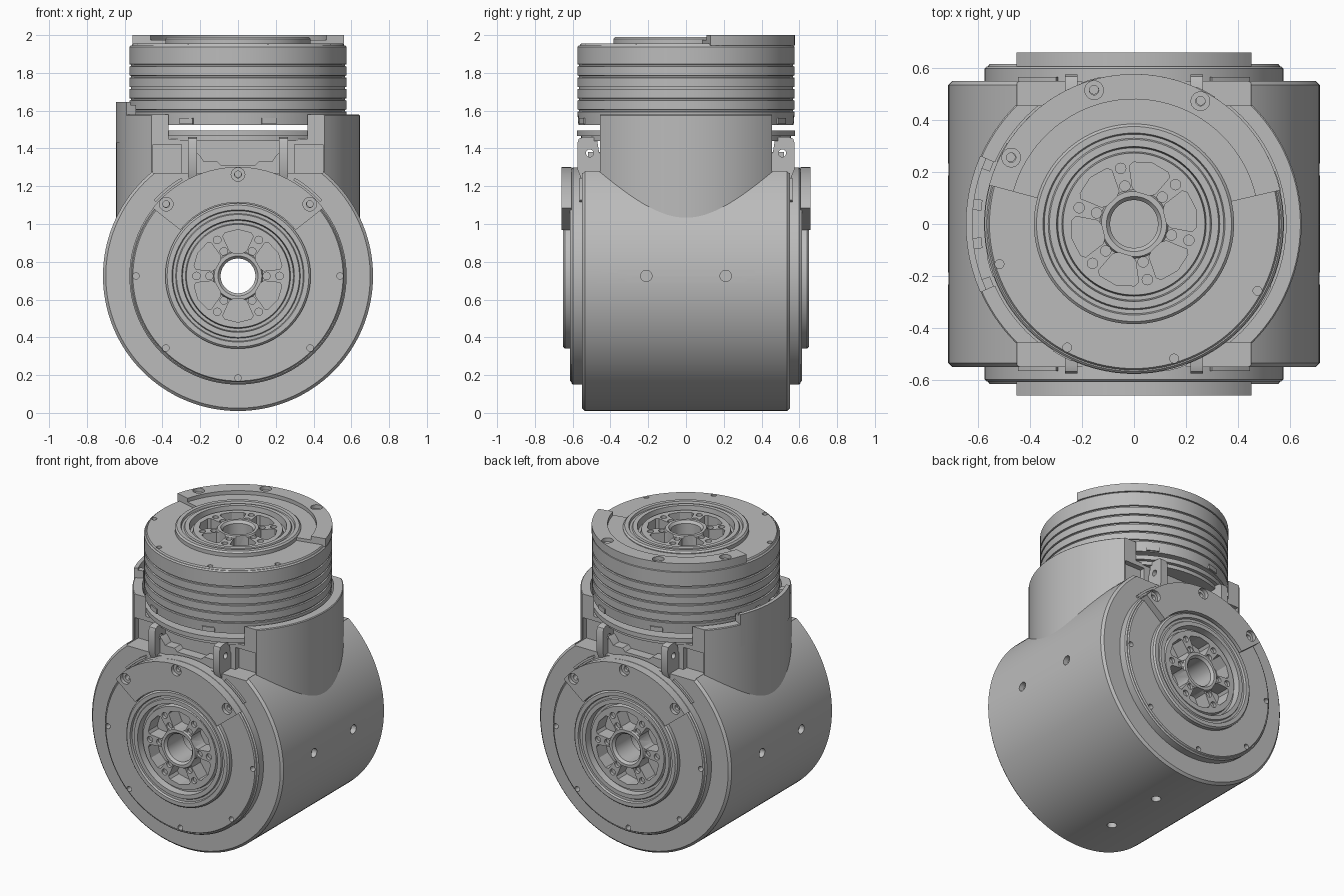
import bpy, bmesh
from math import radians, cos, sin, pi
from mathutils import Matrix

cube = bpy.data.objects.get("Cube")
if cube:
    bpy.data.objects.remove(cube, do_unlink=True)

metal = bpy.data.materials.new("satin grey metal")
metal.use_nodes = True
GREY = (0.5, 0.5, 0.5, 1)
metal.diffuse_color = GREY
metal.node_tree.nodes["Principled BSDF"].inputs["Base Color"].default_value = GREY

I = Matrix.Identity(4)
AXIS_Z = 0.725                                    # height of the main barrel axis
FRONT = Matrix.Translation((0, 0, AXIS_Z)) @ Matrix.Rotation(pi / 2, 4, 'X')
BACK = Matrix.Rotation(pi, 4, 'Z') @ FRONT
TOP = Matrix.Translation((0, 0, 1.34))
ALONG_X = Matrix(((0, 0, 1, 0), (1, 0, 0, 0), (0, 1, 0, 0), (0, 0, 0, 1)))


def polar(r, deg):
    return r * cos(radians(deg)), r * sin(radians(deg))


# ---- geometry helpers -------------------------------------------------
def add_lathe(bm, profile, m=I, n=96):
    """Revolve a closed (radius, height) outline about local z."""
    rings = []
    for i in range(n):
        a = 2 * pi * i / n
        rings.append([bm.verts.new(m @ Matrix.Rotation(a, 4, 'Z') @
                                   Matrix.Translation((r, 0, h)).to_translation())
                      for r, h in profile])
    k = len(profile)
    for i in range(n):
        a, b = rings[i], rings[(i + 1) % n]
        for j in range(k):
            j2 = (j + 1) % k
            if profile[j][0] > 0 or profile[j2][0] > 0:
                bm.faces.new((a[j], b[j], b[j2], a[j2]))


def add_prism(bm, pts, lo, hi, m=I):
    """Extrude a flat outline from lo to hi along local z."""
    low, high = [[bm.verts.new(m @ Matrix.Translation((x, y, h)).to_translation())
                  for x, y in pts] for h in (lo, hi)]
    bm.faces.new(low[::-1])
    bm.faces.new(high)
    for i in range(len(pts)):
        j = (i + 1) % len(pts)
        bm.faces.new((low[i], low[j], high[j], high[i]))


def arc_outline(r0, r1, a0, a1):
    n = max(2, int((a1 - a0) / 4))
    angles = [a0 + (a1 - a0) * i / n for i in range(n + 1)]
    return [polar(r1, a) for a in angles] + [polar(r0, a) for a in reversed(angles)]


def add_box(bm, x0, x1, y0, y1, z0, z1):
    add_prism(bm, [(x0, y0), (x1, y0), (x1, y1), (x0, y1)], z0, z1)


def add_pin(bm, r, lo, hi, m):
    add_lathe(bm, [(0, lo), (r, lo), (r, hi), (0, hi)], m, 20)


def make(name, bm):
    bmesh.ops.remove_doubles(bm, verts=bm.verts, dist=1e-5)
    bmesh.ops.recalc_face_normals(bm, faces=bm.faces)
    mesh = bpy.data.meshes.new(name)
    bm.to_mesh(mesh)
    bm.free()
    mesh.materials.append(metal)
    obj = bpy.data.objects.new(name, mesh)
    bpy.context.collection.objects.link(obj)
    return obj


def activate(obj):
    bpy.ops.object.select_all(action='DESELECT')
    obj.select_set(True)
    bpy.context.view_layer.objects.active = obj


def finish(obj, *cutters):
    """Cut with each cutter mesh in turn, then smooth the round faces."""
    activate(obj)
    for cutter_bm in cutters:
        cutter = make("cutter", cutter_bm)
        cutter.hide_render = True
        mod = obj.modifiers.new("cut", 'BOOLEAN')
        mod.operation, mod.solver, mod.object = 'DIFFERENCE', 'EXACT', cutter
        activate(obj)
        bpy.ops.object.modifier_apply(modifier=mod.name)
        bpy.data.objects.remove(cutter, do_unlink=True)
    bpy.ops.object.shade_smooth_by_angle(angle=radians(28))
    return obj


def at(m, r, deg):
    return m @ Matrix.Translation((*polar(r, deg), 0))


# ---- output flange: stepped disc, hub rings, spoked rotor ---------------
FLANGE = [(.092, .455), (.39, .455), (.39, .53), (.575, .53), (.575, .598), (.567, .606),
          (.562, .606), (.556, .615), (.385, .615), (.385, .64), (.375, .65), (.35, .65),
          (.345, .636), (.33, .636), (.325, .645), (.298, .645), (.293, .6), (.278, .6),
          (.273, .625), (.132, .625), (.126, .636), (.106, .636), (.092, .62)]
HALF_POCKET = [(.125, 12), (.14, 19), (.225, 21), (.238, 17)]
POCKET = [(r, -a) for r, a in HALF_POCKET] + [(.245, 0)] + HALF_POCKET[::-1]


def flange(name, m, hole_turn, pocket_turn):
    bm, cut = bmesh.new(), bmesh.new()
    add_lathe(bm, FLANGE, m)
    for i in range(6):
        a = pocket_turn + 60 * i
        add_prism(cut, [polar(r, a + d) for r, d in POCKET], .53, .7, m)
        for r in (.15, .22):
            add_pin(cut, .02, .605, .7, at(m, r, a + 30))
    for i in range(8):
        add_pin(cut, .017, .56, .7, at(m, .54, hole_turn + 45 * i))
    finish(make(name, bm), cut)


def arc_plate(name, m, r0, a0, a1, screws):
    bm, cut = bmesh.new(), bmesh.new()
    add_prism(bm, arc_outline(r0, .577, a0, a1), .605, .66, m)
    for a in screws:
        add_lathe(cut, [(0, .55), (.018, .55), (.018, .635), (.036, .635), (.036, .7), (0, .7)],
                  at(m, .537, a), 24)
    finish(make(name, bm), cut)


for side, m in (("front", FRONT), ("back", BACK)):
    flange(side + "_flange", m, 0, 30)
    arc_plate(side + "_arc_plate", m, .39, 38.5, 141.5, (45, 90, 135))
flange("top_flange", TOP, 16.6, 13.5)
arc_plate("top_arc_plate", TOP, .48, 13, 165, (61.6, 106.6, 151.6))
bm = bmesh.new()
add_prism(bm, arc_outline(.38, .485, 13, 165), .61, .635, TOP)
finish(make("top_arc_ledge", bm))

# ---- main horizontal barrel --------------------------------------------
half = [(.1, .45), (.4, .45), (.4, .55), (.7, .55), (.715, .535)]
bm = bmesh.new()
add_lathe(bm, half + [(r, -h) for r, h in reversed(half)], FRONT, 128)
saddle, recess, holes = bmesh.new(), bmesh.new(), bmesh.new()
for s in (-1, 1):
    add_box(saddle, -.45, .45, *sorted((s * .45, s * .8)), 1.27, 1.7)
    for t in (-1, 1):
        add_box(recess, *sorted((t * .3, t * .45)), *sorted((s * .42, s * .5)), 1.27, 1.42)
        spot = Matrix.Translation((0, t * .21, AXIS_Z))
        add_pin(holes, .03, .68, .8, spot @ Matrix.Rotation(s * pi / 2, 4, 'Y'))
    add_pin(holes, .03, .68, .8, Matrix.Translation((0, s * .21, AXIS_Z)) @
            Matrix.Rotation(pi, 4, 'X'))
finish(make("barrel", bm), saddle, recess.copy(), holes)

# ---- upright socket with open front and back ----------------------------
bm = bmesh.new()
add_lathe(bm, [(0, .95), (.645, .95), (.645, 1.575), (.64, 1.58), (.585, 1.58),
               (.585, 1.45), (0, 1.45)], I, 128)
sides, slot = bmesh.new(), bmesh.new()
for s in (-1, 1):
    add_box(sides, -1, 1, *sorted((s * .455, s * .9)), .8, 1.8)
add_prism(slot, arc_outline(.56, .7, 156, 204), 1.455, 1.8)
finish(make("socket", bm), sides, recess, slot)

# ---- cable cover in the socket slot --------------------------------------
bm = bmesh.new()
add_prism(bm, arc_outline(.622, .647, 156, 204), 1.43, 1.645)
for a in (156, 171, 185, 200):
    add_prism(bm, arc_outline(.59, .63, a, a + 4), 1.44, 1.63)
finish(make("cable_cover", bm))

# ---- seat ring beneath the drum --------------------------------------------
bm = bmesh.new()
add_lathe(bm, [(0, 1.44), (.555, 1.44), (.555, 1.465), (.577, 1.465), (.577, 1.495), (0, 1.495)])
finish(make("seat_ring", bm))

# ---- grooved drum and its lugs ---------------------------------------------
outline = [(0, 1.525), (.57, 1.525)]
for i in range(5):
    z = 1.6 + .06 * i
    outline += [(.575, z - .006), (.566, z - .004), (.566, z + .004), (.575, z + .006)]
outline += [(.575, 1.87), (.4, 1.87), (.4, 1.79), (0, 1.79)]
bm = bmesh.new()
add_lathe(bm, outline)
finish(make("drum", bm))
bm = bmesh.new()
for i in range(8):
    a = 16.6 + 45 * i
    add_prism(bm, arc_outline(.55, .58, a - 4, a + 4), 1.53, 1.56)
finish(make("drum_lugs", bm))

# ---- clamp ears, bridge plates and barrel ridges -------------------------
EAR = [(.44, 1.24), (.555, 1.24), (.575, 1.29), (.575, 1.43), (.567, 1.452), (.545, 1.46),
       (.49, 1.46), (.47, 1.44), (.46, 1.38), (.44, 1.36)]
BRIDGE = [(-.22, 1.22), (.22, 1.22), (.22, 1.38), (.2, 1.36), (.18, 1.33), (.11, 1.33),
          (.09, 1.31), (-.09, 1.31), (-.11, 1.33), (-.18, 1.33), (-.2, 1.36), (-.22, 1.38)]
for side, s, face in (("front", -1, FRONT), ("back", 1, BACK)):
    ears, cut, bridge, ridge = [bmesh.new() for _ in range(4)]
    for t in (-1, 1):
        m = Matrix.Diagonal((t, s, 1, 1)) @ ALONG_X
        add_prism(ears, EAR, .217, .265, m)
        add_pin(cut, .02, .1, .4, m @ Matrix.Translation((.51, 1.375, 0)))
        mid = 90 + t * 39
        add_prism(ridge, arc_outline(.585, .6, mid - 9, mid + 9), .5, .565, face)
    finish(make(side + "_ears", ears), cut)
    add_prism(bridge, [(x, z - AXIS_Z) for x, z in BRIDGE], .44, .52, face)
    finish(make(side + "_bridge", bridge))
    finish(make(side + "_ridges", ridge))
